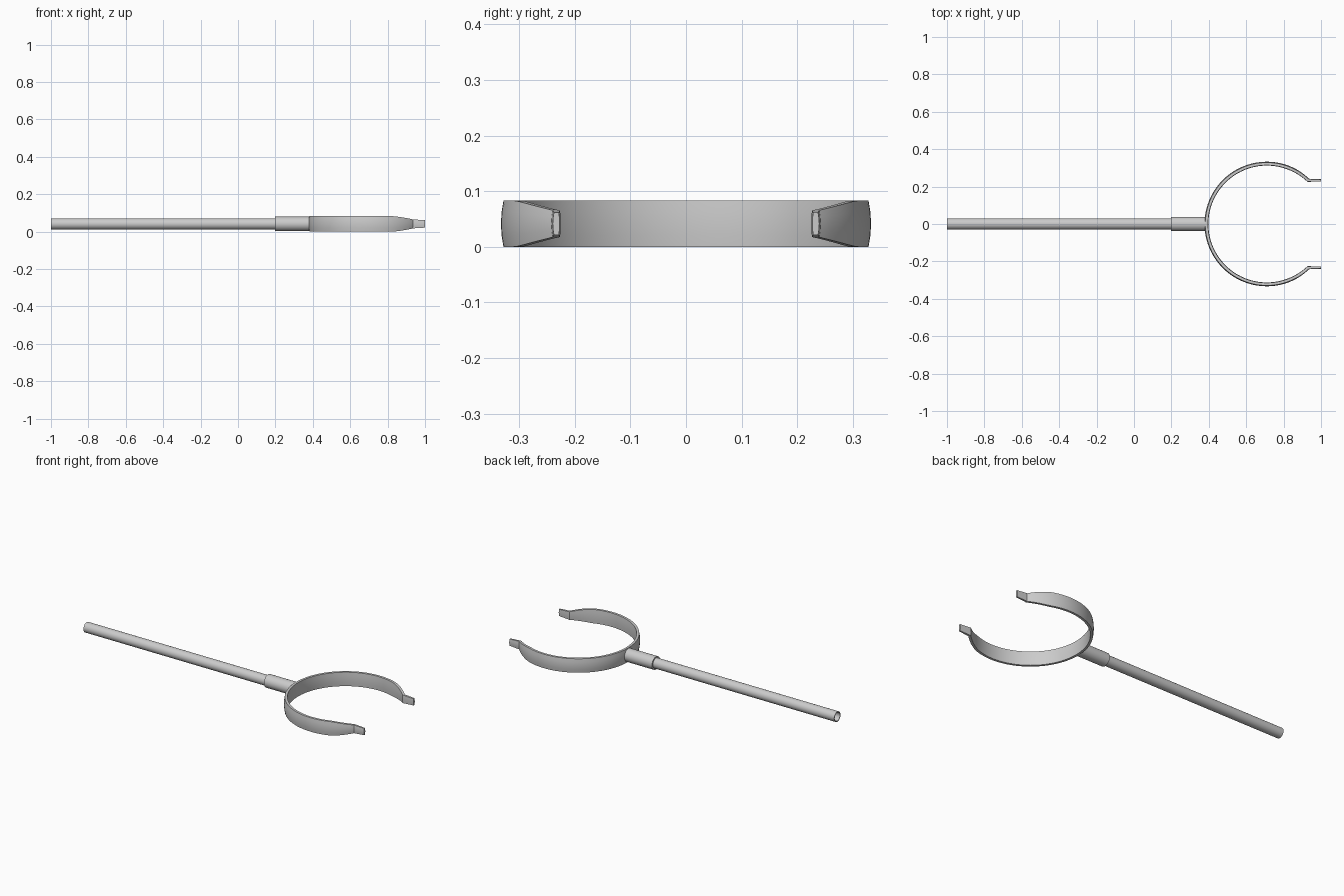
import bpy, bmesh, math

if "Cube" in bpy.data.objects:
    bpy.data.objects.remove(bpy.data.objects["Cube"])

CZ = 0.0415              # height of the shared centre line
CX, R = 0.71, 0.322      # ring centre and middle radius
END = math.radians(46.5) # half angle of the ring opening


def make_object(name, bm):
    bmesh.ops.recalc_face_normals(bm, faces=bm.faces)
    me = bpy.data.meshes.new(name)
    bm.to_mesh(me)
    bm.free()
    ob = bpy.data.objects.new(name, me)
    bpy.context.collection.objects.link(ob)
    bpy.context.view_layer.objects.active = ob
    ob.select_set(True)
    bpy.ops.object.shade_smooth_by_angle(angle=math.radians(35))
    ob.select_set(False)
    return ob


def bridge(bm, loops, closed=False):
    pairs = list(zip(loops, loops[1:]))
    if closed:
        pairs.append((loops[-1], loops[0]))
    for a, b in pairs:
        n = len(a)
        for i in range(n):
            bm.faces.new((a[i], a[(i + 1) % n], b[(i + 1) % n], b[i]))


def tube(name, x0, x1, r_out, r_in, sides=32):
    bm = bmesh.new()
    loops = []
    for x, r in ((x0, r_out), (x1, r_out), (x1, r_in), (x0, r_in)):
        loops.append([bm.verts.new((x, r * math.cos(2 * math.pi * i / sides),
                                    CZ + r * math.sin(2 * math.pi * i / sides)))
                      for i in range(sides)])
    bridge(bm, loops, closed=True)
    return make_object(name, bm)


def half_height(x):
    # full band height, easing down to the narrow tips
    t = min(max((x - 0.82) / 0.125, 0), 1)
    return 0.0415 - 0.0205 * t ** 1.4


# Hollow handle rod and the socket that holds it
tube("handle_rod", -1.0, 0.23, 0.030, 0.025)
tube("handle_socket", 0.198, 0.392, 0.0385, 0.029)

# Open clamp ring: stations are (x, y, outward normal, half height, half thickness)
stations = []
tip_y = R * math.sin(END)
STEPS = 96
for i in range(STEPS + 1):
    a = END + (2 * math.pi - 2 * END) * i / STEPS
    c, s = math.cos(a), math.sin(a)
    x = CX + R * c
    nx, ny = c, s
    if i in (0, STEPS):      # mitre where the straight tab begins
        sg = 1 if s > 0 else -1
        nx, ny = c, s + sg
        k = math.hypot(nx, ny)
        nx, ny = nx / k, ny / k
    stations.append((x, R * s, nx, ny,
                     half_height(x) if c > 0 else 0.0415, 0.0085))
h_tip = 0.020
stations.insert(0, (1.0, tip_y, 0, 1, h_tip, 0.006))
stations.append((1.0, -tip_y, 0, -1, h_tip, 0.006))

bm = bmesh.new()
loops = []
for x, y, nx, ny, h, t in stations:
    bulge = 0.0045 * h / 0.0415
    section = []
    zs = (-1, -0.5, 0, 0.5, 1)
    for z in zs:             # outer face, gently crowned
        section.append((t - 0.002 + bulge * (1 - z * z), z * h))
    for z in reversed(zs):   # inner face
        section.append((-t + 0.001 - 0.5 * bulge * (1 - z * z), z * h))
    loops.append([bm.verts.new((x + nx * d, y + ny * d, CZ + z))
                  for d, z in section])
bridge(bm, loops)
bm.faces.new(loops[0])
bm.faces.new(loops[-1])
make_object("clamp_ring", bm)
